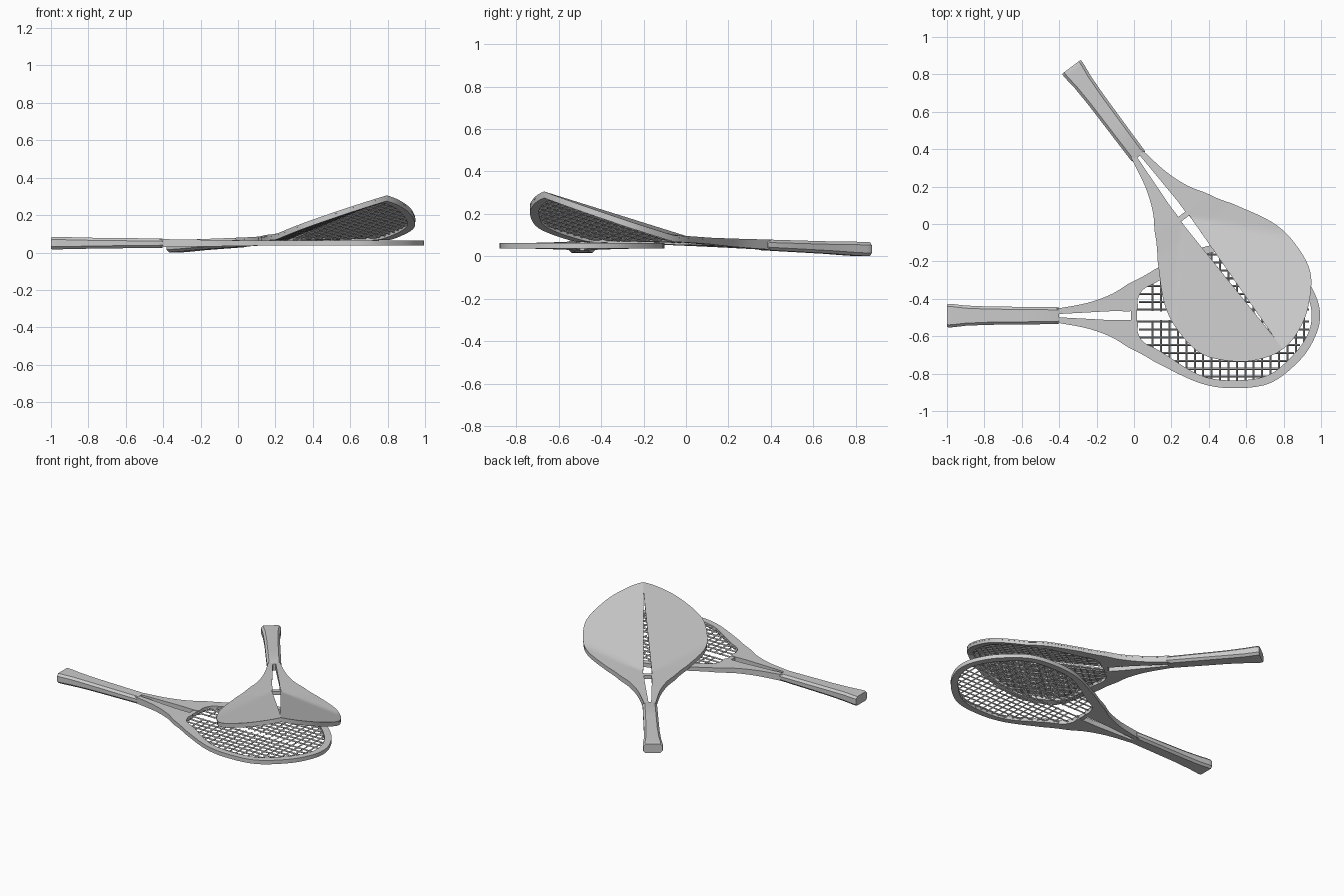
import bpy, bmesh, math
from mathutils import Vector

if "Cube" in bpy.data.objects:
    bpy.data.objects.remove(bpy.data.objects["Cube"])

# half outline of a racket: outer edge (s, t) and inner edge (s, t); s runs from butt to tip
PROFILE = [
    (.58, .036, .58, .008), (.75, .068, .75, .017), (.88, .115, .88, .024),
    (.97, .17, 1.012, .028), (1.03, .2, 1.018, .08), (1.08, .228, 1.05, .14),
    (1.14, .262, 1.14, .19), (1.35, .36, 1.35, .317), (1.53, .388, 1.53, .346),
    (1.73, .36, 1.72, .317), (1.89, .235, 1.86, .2), (1.97, .11, 1.93, .095),
    (1.995, 0, 1.95, 0)]


def smooth_profile(pts, n=5):
    """Catmull-Rom through the profile points."""
    v = [Vector(p) for p in pts]
    end = v[-2].copy()
    end[1], end[3] = -end[1], -end[3]
    v = [2 * v[0] - v[1]] + v + [end]
    out = []
    for i in range(1, len(v) - 2):
        a, b, c, d = v[i - 1:i + 3]
        for k in range(n):
            u = k / n
            out.append(.5 * (2 * b + (c - a) * u + (2 * a - 5 * b + 4 * c - d) * u * u
                             + (3 * b - a - 3 * c + d) * u ** 3))
    return out + [v[-2]]


EDGE = smooth_profile(PROFILE)
HOLE = [(p[2], p[3]) for p in EDGE if p[2] >= 1.01]


def hole_half_width(s):
    for (s0, t0), (s1, t1) in zip(HOLE, HOLE[1:]):
        if s0 <= s <= s1 and s1 > s0:
            return t0 + (t1 - t0) * (s - s0) / (s1 - s0)
    return 0


def slit(s):
    """Half width of the central gap."""
    return .008 + .02 * (s - .58) / .42 if s < 1 else max(0, .028 * (1.9 - s) / .9)


def flat_place(s, t, z):
    return (s - 1, -.49 + t, .05 + z)


def folded_place(s, t, z):
    """Leaning racket whose head is folded up like a roof."""
    if s > 1:
        s = 1 + .89 * (s - 1)
    base = .034 + .034 * s + max(0, .215 * (s - 1) - .23 * abs(t))
    return (-.335 + .6 * s + .8 * t, .84 - .8 * s + .6 * t, base + z)


def loft(bm, rings, place):
    loops = [[bm.verts.new(place(*p)) for p in r] for r in rings]
    n = len(loops[0])
    for a, b in zip(loops, loops[1:]):
        for i in range(n):
            j = (i + 1) % n
            bm.faces.new((a[i], a[j], b[j], b[i]))
    bm.faces.new(loops[0])
    bm.faces.new(loops[-1])


def finish(bm, name, angle=35):
    bmesh.ops.remove_doubles(bm, verts=bm.verts, dist=1e-5)
    bmesh.ops.recalc_face_normals(bm, faces=bm.faces)
    me = bpy.data.meshes.new(name)
    bm.to_mesh(me)
    bm.free()
    ob = bpy.data.objects.new(name, me)
    bpy.context.collection.objects.link(ob)
    bpy.ops.object.select_all(action='DESELECT')
    ob.select_set(True)
    bpy.context.view_layer.objects.active = ob
    bpy.ops.object.shade_smooth_by_angle(angle=math.radians(angle))


def plate_ring(outer, inner, z0, z1, side, n):
    """Cross-section between outer and inner edge: top row, then bottom row back."""
    row = [(outer[0] + (inner[0] - outer[0]) * k / n,
            side * (outer[1] + (inner[1] - outer[1]) * k / n)) for k in range(n + 1)]
    return [(s, t, z1) for s, t in row] + [(s, t, z0) for s, t in reversed(row)]


def strand(bm, pts, place, along, r=.0055):
    """Thin square string through (s, t) points."""
    rings = []
    for s, t in pts:
        if along:
            rings.append([(s, t - r, 0), (s, t, r), (s, t + r, 0), (s, t, -r)])
        else:
            rings.append([(s - r, t, 0), (s, t, r), (s + r, t, 0), (s, t, -r)])
    loft(bm, rings, place)


def racket(prefix, place):
    # grip: chamfered box section flaring at the butt
    bm = bmesh.new()
    rings = []
    for s, w, h in [(0, .06, .031), (.008, .063, .033), (.03, .062, .033), (.1, .054, .032),
                    (.22, .049, .029), (.4, .047, .027), (.592, .045, .025), (.6, .042, .022)]:
        c = .014
        rings.append([(s, y, z) for y, z in [
            (w, h - c), (w - c, h), (c - w, h), (-w, h - c),
            (-w, c - h), (c - w, -h), (w - c, -h), (w, c - h)]])
    loft(bm, rings, place)
    finish(bm, prefix + "_grip", 25)

    # throat shafts and head rim, two mirrored halves
    bm = bmesh.new()
    for side in (1, -1):
        rings = []
        for so, to, si, ti in EDGE:
            h = .0135 + .008 * max(0, min(1, (1.1 - so) / .5))
            rings.append(plate_ring((so, to), (si, ti), -h, h, side, 4))
        loft(bm, rings, place)
    finish(bm, prefix + "_frame")

    # bridge across the throat
    bm = bmesh.new()
    loft(bm, [[(s, -.04, -.012), (s, .04, -.012), (s, .04, .012), (s, -.04, .012)]
              for s in (.985, 1.015)], place)
    finish(bm, prefix + "_throat_bridge")

    # strings
    bm = bmesh.new()
    samples = [1.012 + .938 * i / 60 for i in range(61)]
    for side in (1, -1):
        for k in range(8):
            t = .032 + .042 * k
            pts = [(s, side * t) for s in samples if hole_half_width(s) > t - .012]
            if len(pts) > 1:
                strand(bm, pts, place, True)
        for k in range(19):
            s = 1.1 + .045 * k
            a, b = slit(s), hole_half_width(s) + .01
            strand(bm, [(s, side * (a + (b - a) * i / 8)) for i in range(9)], place, False)
    finish(bm, prefix + "_strings")


racket("lower_racket", flat_place)
racket("upper_racket", folded_place)

# cover over the upper racket, split along the middle
bm = bmesh.new()
for side in (1, -1):
    rings = []
    for so, to, _, _ in EDGE:
        lift = .008 * max(0, min(1, (1.1 - so) / .5))
        rings.append(plate_ring((so, to * 1.005), (so, min(to, slit(so))),
                                .007 + lift, .017 + lift, side, 14))
    loft(bm, rings, folded_place)
finish(bm, "racket_cover")
